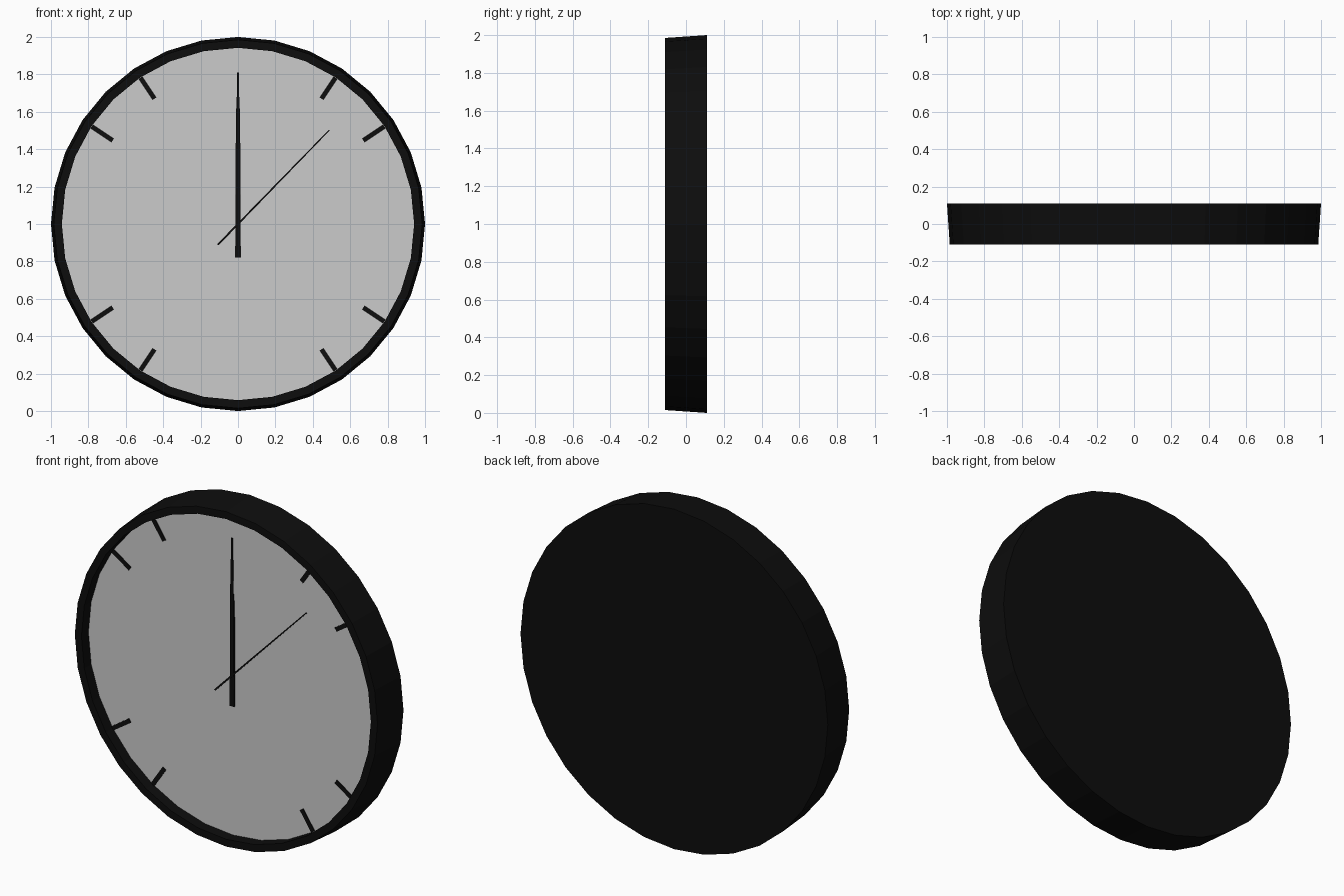
import bpy, bmesh
from math import sin, cos, pi, radians

if "Cube" in bpy.data.objects:
    bpy.data.objects.remove(bpy.data.objects["Cube"])

SIDES = 32
CZ = 1.0          # height of the clock centre
FACE_Y = -0.045   # depth of the recessed dial

black = bpy.data.materials.new("black")
black.diffuse_color = (0.004, 0.004, 0.004, 1)
black.use_nodes = True
black.node_tree.nodes["Principled BSDF"].inputs["Base Color"].default_value = black.diffuse_color


def finish(name, bm, mat=None):
    bmesh.ops.recalc_face_normals(bm, faces=bm.faces)
    mesh = bpy.data.meshes.new(name)
    bm.to_mesh(mesh)
    bm.free()
    ob = bpy.data.objects.new(name, mesh)
    bpy.context.collection.objects.link(ob)
    if mat:
        mesh.materials.append(mat)
    return ob


def ring(bm, r, y):
    return [bm.verts.new((r * sin(2 * pi * i / SIDES), y, CZ + r * cos(2 * pi * i / SIDES)))
            for i in range(SIDES)]


def flat_bar(name, profile, angle, y_front, depth):
    """Symmetric bar along a clock direction; profile = (distance, half width)."""
    s, c = sin(angle), cos(angle)
    outline = [(d, w) for d, w in profile] + [(d, -w) for d, w in reversed(profile)]
    bm = bmesh.new()
    face = bm.faces.new([bm.verts.new((d * s + w * c, y_front, CZ + d * c - w * s))
                         for d, w in outline])
    ext = bmesh.ops.extrude_face_region(bm, geom=[face], use_keep_orig=True)
    moved = [e for e in ext["geom"] if isinstance(e, bmesh.types.BMVert)]
    bmesh.ops.translate(bm, verts=moved, vec=(0, depth, 0))
    return finish(name, bm, black)


# Case: closed back, slightly tapered side, front rim and inner wall
bm = bmesh.new()
rings = [ring(bm, r, y) for r, y in
         [(1.0, 0.11), (0.985, -0.11), (0.942, -0.11), (0.942, FACE_Y)]]
for a, b in zip(rings, rings[1:]):
    for i in range(SIDES):
        j = (i + 1) % SIDES
        bm.faces.new((a[i], a[j], b[j], b[i]))
bm.faces.new(rings[0])
finish("case", bm, black)

# Dial, facing forward
bm = bmesh.new()
dial_face = bm.faces.new(ring(bm, 0.942, FACE_Y))
dial_face.normal_update()
if dial_face.normal.y > 0:
    dial_face.normal_flip()
mesh = bpy.data.meshes.new("dial")
bm.to_mesh(mesh)
bm.free()
bpy.context.collection.objects.link(bpy.data.objects.new("dial", mesh))

# Eight hour marks, mirrored about both axes
for base in (0, 90, 180, 270):
    for offset in (33.7, 56.3):
        flat_bar("hour_mark", [(0.805, 0.0125), (0.94, 0.0125)],
                 radians(base + offset), FACE_Y - 0.005, 0.005)

# Hands
flat_bar("hour_hand", [(-0.18, 0.015), (0.44, 0.012)], 0, FACE_Y - 0.008, 0.005)
flat_bar("minute_hand", [(-0.18, 0.014), (0.68, 0.009), (0.68, 0.005), (0.81, 0.004)],
         0, FACE_Y - 0.013, 0.004)
flat_bar("second_hand", [(-0.155, 0.005), (0.70, 0.003)], radians(44.2), FACE_Y - 0.017, 0.003)
